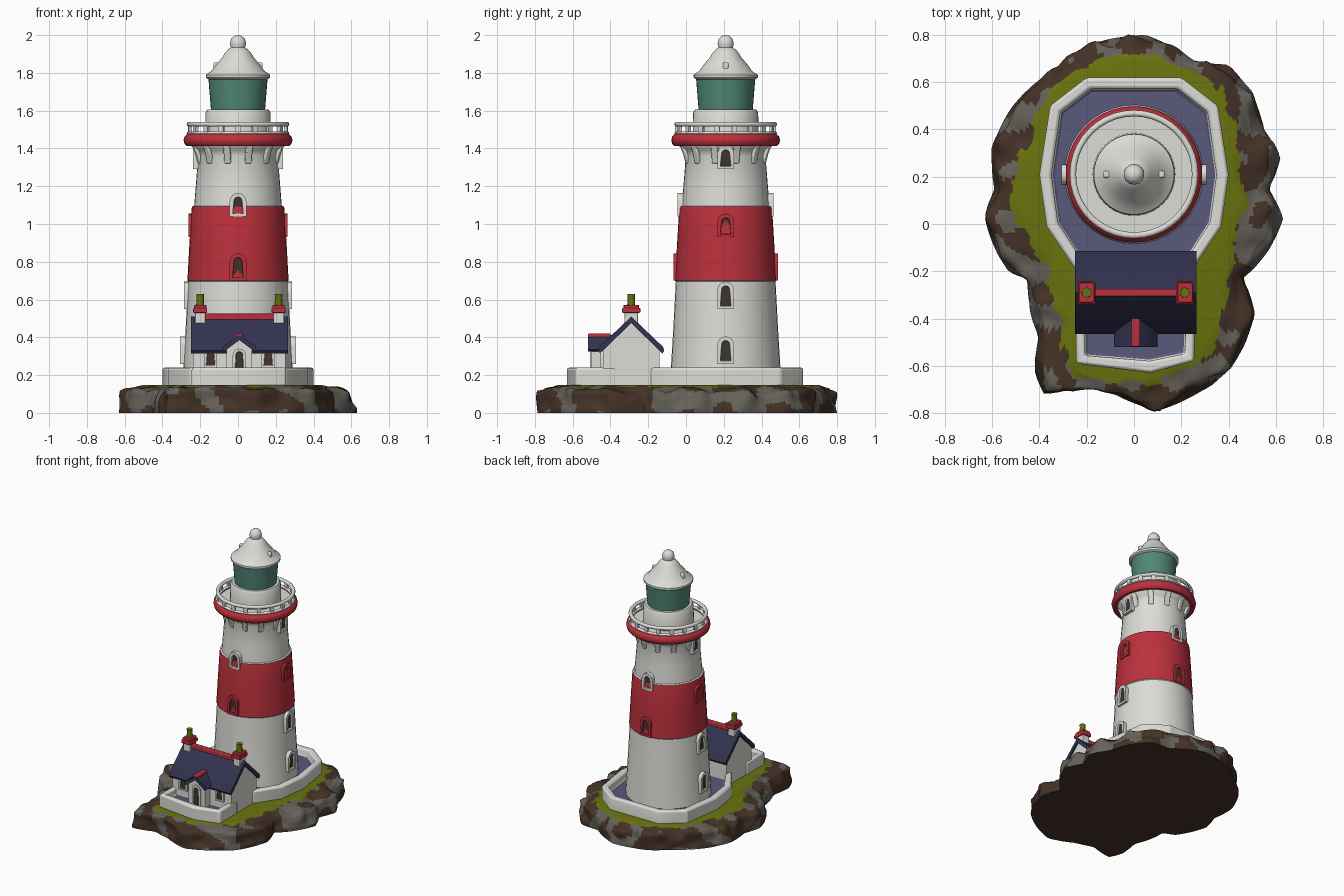
import bpy, bmesh
from math import pi, radians, cos, sin, atan2, hypot
from mathutils import Matrix, Vector, noise

cube = bpy.data.objects.get("Cube")
if cube:
    bpy.data.objects.remove(cube, do_unlink=True)


def material(name, *rgb):
    m = bpy.data.materials.new(name)
    m.use_nodes = True
    m.diffuse_color = (*rgb, 1)
    m.node_tree.nodes["Principled BSDF"].inputs["Base Color"].default_value = (*rgb, 1)
    return m


white = material("whitewash", .72, .72, .68)
red = material("red paint", .5, .03, .045)
navy = material("navy slate", .032, .032, .08)
paving = material("blue paving", .1, .1, .2)
glass = material("green glass", .08, .24, .185)
grass = material("grass green", .14, .17, .004)
brown = material("brown rock", .058, .032, .02)
grey = material("grey rock", .13, .12, .1)
dark = material("dark opening", .05, .035, .028)

TOWER = Vector((0, .21, 0))


def finish(name, bm, mats, bevel=0, angle=40):
    """Turn a bmesh into a named, shaded object."""
    bmesh.ops.recalc_face_normals(bm, faces=bm.faces)
    mesh = bpy.data.meshes.new(name)
    bm.to_mesh(mesh)
    bm.free()
    for m in mats:
        mesh.materials.append(m)
    ob = bpy.data.objects.new(name, mesh)
    bpy.context.collection.objects.link(ob)
    bpy.ops.object.select_all(action='DESELECT')
    ob.select_set(True)
    bpy.context.view_layer.objects.active = ob
    bpy.ops.object.shade_smooth_by_angle(angle=radians(angle))
    if bevel:
        mod = ob.modifiers.new("soft edges", 'BEVEL')
        mod.width, mod.segments = bevel, 2
    return ob


def lathe(name, profile, mats, pick=None, centre=TOWER, steps=40):
    """Spin (radius, height) points around an upright axis."""
    bm = bmesh.new()
    vs = [bm.verts.new((r, 0, z)) for r, z in profile]
    edges = [bm.edges.new(pair) for pair in zip(vs, vs[1:])]
    bmesh.ops.spin(bm, geom=vs + edges, cent=(0, 0, 0), axis=(0, 0, 1),
                   angle=2 * pi, steps=steps)
    bmesh.ops.remove_doubles(bm, verts=bm.verts, dist=1e-5)
    if pick:
        for f in bm.faces:
            f.material_index = pick(f.calc_center_median().z)
    bmesh.ops.translate(bm, verts=bm.verts, vec=centre)
    return finish(name, bm, mats)


def ring(name, r0, r1, z0, z1, mat):
    """Rounded hoop around the tower axis."""
    rm, zm = (r0 + r1) / 2, (z0 + z1) / 2
    pts = [(rm + (r1 - r0) / 2 * cos(a * pi / 5), zm + (z1 - z0) / 2 * sin(a * pi / 5))
           for a in range(11)]
    return lathe(name, pts, [mat])


def box(name, x, y, z, mat, bevel=0):
    """Box from three (low, high) ranges."""
    bm = bmesh.new()
    bmesh.ops.create_cube(bm, size=1)
    for v in bm.verts:
        v.co = [(lo + hi) / 2 + c * (hi - lo) for c, (lo, hi) in zip(v.co, (x, y, z))]
    return finish(name, bm, [mat], bevel)


def prism(name, pts, start, step, mat, bevel=0):
    """Extrude a 3D outline along a step vector."""
    bm = bmesh.new()
    face = bm.faces.new([bm.verts.new(Vector(p) + Vector(start)) for p in pts])
    ext = bmesh.ops.extrude_face_region(bm, geom=[face], use_keep_orig=True)
    bmesh.ops.translate(bm, vec=step, verts=[g for g in ext["geom"]
                                             if isinstance(g, bmesh.types.BMVert)])
    return finish(name, bm, [mat], bevel)


def arch(name, place, w, h, frame, border=.022, depth=.04, sunk=.012):
    """Arched surround with a sunk dark opening; local +x faces outward."""
    bm = bmesh.new()
    n = 8
    pts = [(-w / 2, 0), (w / 2, 0)] + [
        (w / 2 * cos(i * pi / n), h - w / 2 + w / 2 * sin(i * pi / n)) for i in range(n + 1)]
    bottom = [bm.verts.new((-depth, y, z)) for y, z in pts]
    top = [bm.verts.new((0, y, z)) for y, z in pts]
    face = bm.faces.new(top)
    for i in range(len(pts)):
        j = (i + 1) % len(pts)
        bm.faces.new((bottom[i], bottom[j], top[j], top[i]))
    bmesh.ops.remove_doubles(bm, verts=bm.verts, dist=1e-5)
    face.normal_update()
    bmesh.ops.inset_region(bm, faces=[face], thickness=border)
    bmesh.ops.inset_region(bm, faces=[face], thickness=.002, depth=-sunk)
    face.material_index = 1
    bmesh.ops.transform(bm, matrix=place, verts=bm.verts)
    return finish(name, bm, [frame, dark])


# Rocky island: polar grid between a rugged shore and the lawn edge
SHORE = [(.05, .8), (.26, .68), (.4, .67), (.5, .55), (.55, .4), (.62, .28), (.57, .15),
         (.63, .02), (.54, -.15), (.46, -.23), (.51, -.38), (.41, -.61), (.28, -.71),
         (.1, -.79), (-.08, -.72), (-.21, -.68), (-.38, -.72), (-.42, -.63), (-.4, -.47),
         (-.45, -.23), (-.53, -.2), (-.63, .02), (-.59, .15), (-.6, .32), (-.52, .49),
         (-.33, .66), (-.21, .75)]
LAWN = [(0, .72), (.3, .62), (.43, .4), (.45, .2), (.41, -.1), (.37, -.35), (.29, -.58),
        (0, -.67), (-.26, -.63), (-.3, -.4), (-.36, -.17), (-.52, .1), (-.43, .35),
        (-.39, .52), (-.25, .65)]
SLOPE = [(0, 0), (0, .025), (.05, .06), (.15, .1), (.3, .12), (.6, .13), (1, .143), (1.3, .15)]


def reach(outline, a):
    """Distance from the origin to an outline in direction a."""
    polar = sorted((atan2(y, x), hypot(x, y)) for x, y in outline)
    polar = [(polar[-1][0] - 2 * pi, polar[-1][1])] + polar + [(polar[0][0] + 2 * pi, polar[0][1])]
    for (a0, r0), (a1, r1) in zip(polar, polar[1:]):
        if a0 <= a <= a1:
            return r0 + (r1 - r0) * (a - a0) / (a1 - a0)


bm = bmesh.new()
sides, fine = 180, 4
grid, shade = [], {}
levels = [(t0 + (t1 - t0) * k / fine, z0 + (z1 - z0) * k / fine)
          for (t0, z0), (t1, z1) in zip(SLOPE, SLOPE[1:]) for k in range(fine)]
for t, z in levels:
    row = []
    for s in range(sides):
        a = -pi + 2 * pi * s / sides
        outer, inner = reach(SHORE, a), reach(LAWN, a)
        r = outer + (inner - outer) * t
        p = Vector((r * cos(a), r * sin(a), z))
        lump = noise.noise(p * 11) * min(1, z * 10) * max(0, 1 - t * .8)
        p *= 1 + lump * .06
        p.z = z + lump * .035
        v = bm.verts.new(p)
        shade[v] = t + noise.noise(p * 14) * .35
        row.append(v)
    grid.append(row)
for lower, upper in zip(grid, grid[1:]):
    for s in range(sides):
        n = (s + 1) % sides
        f = bm.faces.new((lower[s], lower[n], upper[n], upper[s]))
        patch = noise.noise(f.calc_center_median() * 7 + Vector((3, 1, 5)))
        f.material_index = 2 if shade[lower[s]] > .92 else int(patch > .08)
bm.faces.new(grid[0])
bm.faces.new(grid[-1]).material_index = 2
finish("rock_island", bm, [brown, grey, grass], angle=60)


# Walled yards: raised rim with a sunk paved floor
def yard(name, outline, rim):
    bm = bmesh.new()
    low = [bm.verts.new((x, y, .12)) for x, y in outline]
    top = [bm.verts.new((x, y, .24)) for x, y in outline]
    for i in range(len(low)):
        j = (i + 1) % len(low)
        bm.faces.new((low[i], low[j], top[j], top[i]))
    face = bm.faces.new(top)
    face.normal_update()
    bmesh.ops.inset_region(bm, faces=[face], thickness=rim)
    bmesh.ops.inset_region(bm, faces=[face], thickness=.003, depth=-.055)
    face.material_index = 1
    finish(name, bm, [white, paving], .012)


half = [(.25, -.19), (.37, -.01), (.4, .21), (.355, .5), (.2, .62)]
yard("tower_yard", half + [(-x, y) for x, y in reversed(half)], .05)
yard("cottage_yard", [(-.245, -.37), (-.245, -.59), (.07, -.63), (.255, -.58), (.255, -.37)], .05)

# Tower shaft, with the painted band chosen by height
lathe("tower", [(0, .16), (.295, .16), (.288, .27), (.277, .45), (.264, .695), (.268, .7),
                (.257, .9), (.246, 1.08), (.243, 1.092), (.232, 1.096), (.222, 1.22),
                (.211, 1.36), (.22, 1.39), (.25, 1.415), (.26, 1.47), (0, 1.47)],
      [white, red], lambda z: int(.698 < z < 1.093))


def around(angle, radius, z):
    return (Matrix.Translation(TOWER + Vector((0, 0, z))) @ Matrix.Rotation(angle, 4, 'Z')
            @ Matrix.Translation((radius, 0, 0)))


# Tower windows: four each on the sides, two each on front and back
for quarter in range(4):
    for z in ((.26, .55, .93, 1.29) if quarter % 2 == 0 else (.7, 1.04)):
        frame = red if .69 < z < 1 else white
        arch("tower_window", around(quarter * pi / 2, .327 - .066 * (z + .06), z),
             .088, .145 if z < .9 else .125, frame)

# Brackets under the gallery
for k in range(12):
    bm_ob = prism("gallery_bracket", [(-.03, 0, 1.32), (.012, 0, 1.32), (.025, 0, 1.37),
                                      (.045, 0, 1.42), (-.03, 0, 1.42)],
                  (0, -.018, 0), (0, .036, 0), white, .006)
    bm_ob.matrix_world = around(radians(15 + 30 * k), .205, 0)

# Gallery and railing
ring("gallery_edge", .235, .288, 1.41, 1.477, red)
ring("lower_rail", .245, .272, 1.47, 1.49, white)
ring("upper_rail", .245, .272, 1.515, 1.541, white)
for k in range(18):
    post = box("railing_post", (-.008, .008), (-.014, .014), (1.475, 1.53), white)
    post.matrix_world = around(2 * pi * (k + .5) / 18, .259, 0)

# Lantern room and roof
lathe("lantern_base", [(0, 1.46), (.175, 1.46), (.172, 1.59), (.162, 1.605), (0, 1.605)], [white])
lathe("lantern_glass", [(0, 1.6), (.143, 1.6), (.157, 1.775), (0, 1.775)], [glass])
lathe("lantern_roof", [(0, 1.765), (.155, 1.765), (.17, 1.775), (.17, 1.79), (.14, 1.81),
                       (.115, 1.845), (.085, 1.88), (.07, 1.905), (.052, 1.925), (.038, 1.935),
                       (.043, 1.955), (.037, 1.98), (.02, 1.996), (0, 2)], [white])
for side in (-1, 1):
    box("roof_vent", (side * .115 - .016, side * .115 + .016), (.195, .225), (1.8, 1.855),
        white, .008)

# Cottage: gabled walls and chevron roof
X0, X1, RIDGE = -.25, .264, -.29
prism("cottage_walls", [(0, -.15, .13), (0, .15, .13), (0, .15, .335), (0, 0, .485),
                        (0, -.15, .335)], (X0 + .012, RIDGE, 0), (X1 - X0 - .024, 0, 0), white)
prism("cottage_roof", [(0, -.175, .33), (0, -.165, .315), (0, 0, .475), (0, .165, .315),
                       (0, .175, .33), (0, .168, .35), (0, 0, .51), (0, -.168, .35)],
      (X0, RIDGE, 0), (X1 - X0, 0, 0), navy)
box("ridge_tiles", (-.2, .215), (RIDGE - .016, RIDGE + .016), (.49, .525), red, .006)

# Chimneys
for x in (-.2, .215):
    for name, r, z0, z1, mat in (("chimney_stack", .028, .42, .54, white),
                                 ("chimney_cap", .037, .53, .555, red),
                                 ("chimney_crown", .032, .55, .572, red)):
        box(name, (x - r, x + r), (RIDGE - r * 1.3, RIDGE + r * 1.3), (z0, z1), mat, .004)
    lathe("chimney_pot", [(0, .56), (.022, .56), (.019, .61), (.021, .63), (0, .63)],
          [grass], centre=Vector((x, RIDGE, 0)), steps=16)

# Porch
CX = .007
prism("porch_walls", [(-.068, 0, .13), (.068, 0, .13), (.068, 0, .34), (0, 0, .395),
                      (-.068, 0, .34)], (CX, -.5, 0), (0, .12, 0), white)
prism("porch_roof", [(-.092, 0, .335), (-.08, 0, .325), (0, 0, .385), (.08, 0, .325),
                     (.092, 0, .335), (.085, 0, .355), (0, 0, .412), (-.085, 0, .355)],
      (CX, -.52, 0), (0, .15, 0), navy)
box("porch_ridge", (CX - .018, CX + .018), (-.518, -.4), (.398, .42), red, .005)

# Cottage door and front windows
for name, x, y, z, w, h in (("cottage_door", CX, -.508, .18, .07, .16),
                            ("cottage_window", -.145, -.452, .24, .07, .1),
                            ("cottage_window", .16, -.452, .24, .07, .1)):
    arch(name, Matrix.Translation((x, y, z)) @ Matrix.Rotation(-pi / 2, 4, 'Z'),
         w, h, white, .015, .02, .006)
